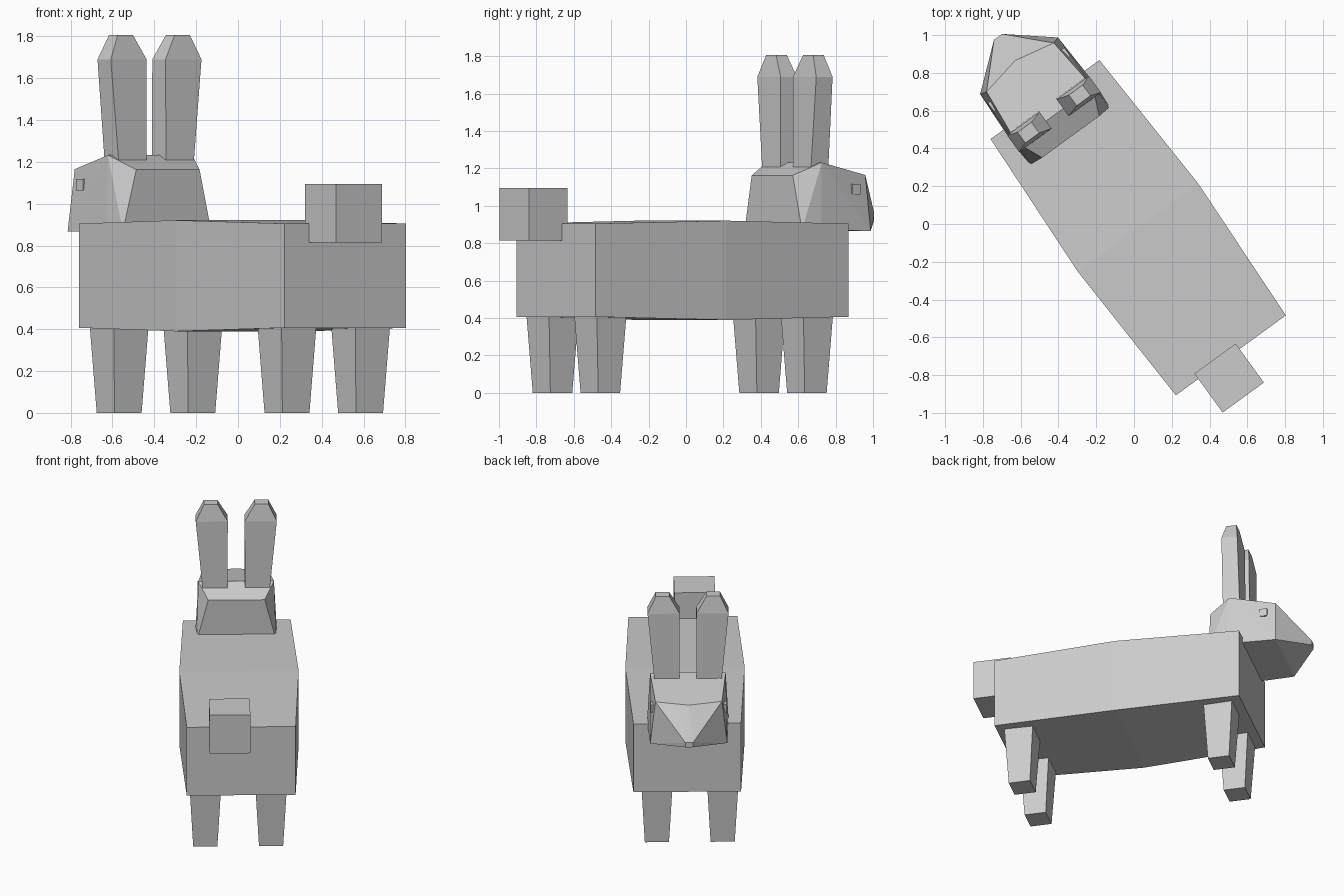
import bpy, bmesh, math
from mathutils import Matrix

cube = bpy.data.objects.get("Cube")
if cube:
    bpy.data.objects.remove(cube, do_unlink=True)

TURN = Matrix.Rotation(math.radians(36), 4, 'Z')  # the animal stands at an angle

grey = bpy.data.materials.new("plain grey")
grey.use_nodes = True
grey.diffuse_color = (0.6, 0.6, 0.6, 1)
grey.node_tree.nodes["Principled BSDF"].inputs["Base Color"].default_value = (0.6, 0.6, 0.6, 1)


def finish(name, bm):
    bmesh.ops.recalc_face_normals(bm, faces=bm.faces)
    bm.transform(TURN)
    mesh = bpy.data.meshes.new(name)
    bm.to_mesh(mesh)
    bm.free()
    mesh.materials.append(grey)
    obj = bpy.data.objects.new(name, mesh)
    bpy.context.collection.objects.link(obj)
    return obj


def loft(name, rings):
    """Skin four-cornered rings and cap both ends."""
    bm = bmesh.new()
    loops = [[bm.verts.new(p) for p in ring] for ring in rings]
    for a, b in zip(loops, loops[1:]):
        for i in range(4):
            j = (i + 1) % 4
            bm.faces.new((a[i], a[j], b[j], b[i]))
    bm.faces.new(loops[0])
    bm.faces.new(loops[-1])
    return finish(name, bm)


def flat_ring(x, y, z, width, depth):
    w, d = width / 2, depth / 2
    return [(x - w, y - d, z), (x + w, y - d, z), (x + w, y + d, z), (x - w, y + d, z)]


def upright_ring(y, half, low, high, x=0.006):
    return [(x - half, y, low), (x + half, y, low), (x + half, y, high), (x - half, y, high)]


# Body, slightly swollen in the middle
loft("body", [upright_ring(-0.864, 0.36, 0.407, 0.905),
              upright_ring(-0.028, 0.395, 0.39, 0.921),
              upright_ring(0.81, 0.356, 0.407, 0.905)])

# Tail block, a little off centre
loft("tail", [flat_ring(-0.072, -0.956, z, 0.27, 0.255) for z in (0.815, 1.095)])

# Tapered legs
for end, y in (("front", 0.65), ("rear", -0.715)):
    for side, x in (("left", -0.23), ("right", 0.205)):
        loft(f"{end}_{side}_leg", [flat_ring(x, y, 0, 0.16, 0.145),
                                   flat_ring(x, y, 0.412, 0.205, 0.195)])

# Head: wedge from the nape to a small nose, as a mirrored hull
half_head = [(0.261, 0.577, 0.87), (0.187, 0.57, 1.163),   # nape
             (0.27, 0.70, 0.87), (0.25, 0.715, 1.232),     # crown
             (0.255, 1.035, 0.866), (0.22, 1.025, 1.165),  # cheek and brow
             (0.026, 1.225, 0.96), (0.026, 1.225, 0.925),  # nose
             (0.0, 1.07, 1.16)]
bm = bmesh.new()
for x, y, z in half_head:
    for s in ((1, -1) if x else (1,)):
        bm.verts.new((s * x, y, z))
bmesh.ops.convex_hull(bm, input=bm.verts)
bmesh.ops.dissolve_limit(bm, angle_limit=math.radians(2), verts=bm.verts, edges=bm.edges)
finish("head", bm)

for side, s in (("left", -1), ("right", 1)):
    # Ears widen upward, then close to a blunt tip
    loft(f"{side}_ear", [flat_ring(s * 0.138, 0.722, 1.17, 0.162, 0.115),
                         flat_ring(s * 0.162, 0.72, 1.69, 0.212, 0.108),
                         flat_ring(s * 0.168, 0.72, 1.807, 0.09, 0.07)])
    # Small raised eyes
    loft(f"{side}_eye", [flat_ring(s * 0.232, 0.945, z, 0.036, 0.055) for z in (1.062, 1.117)])
